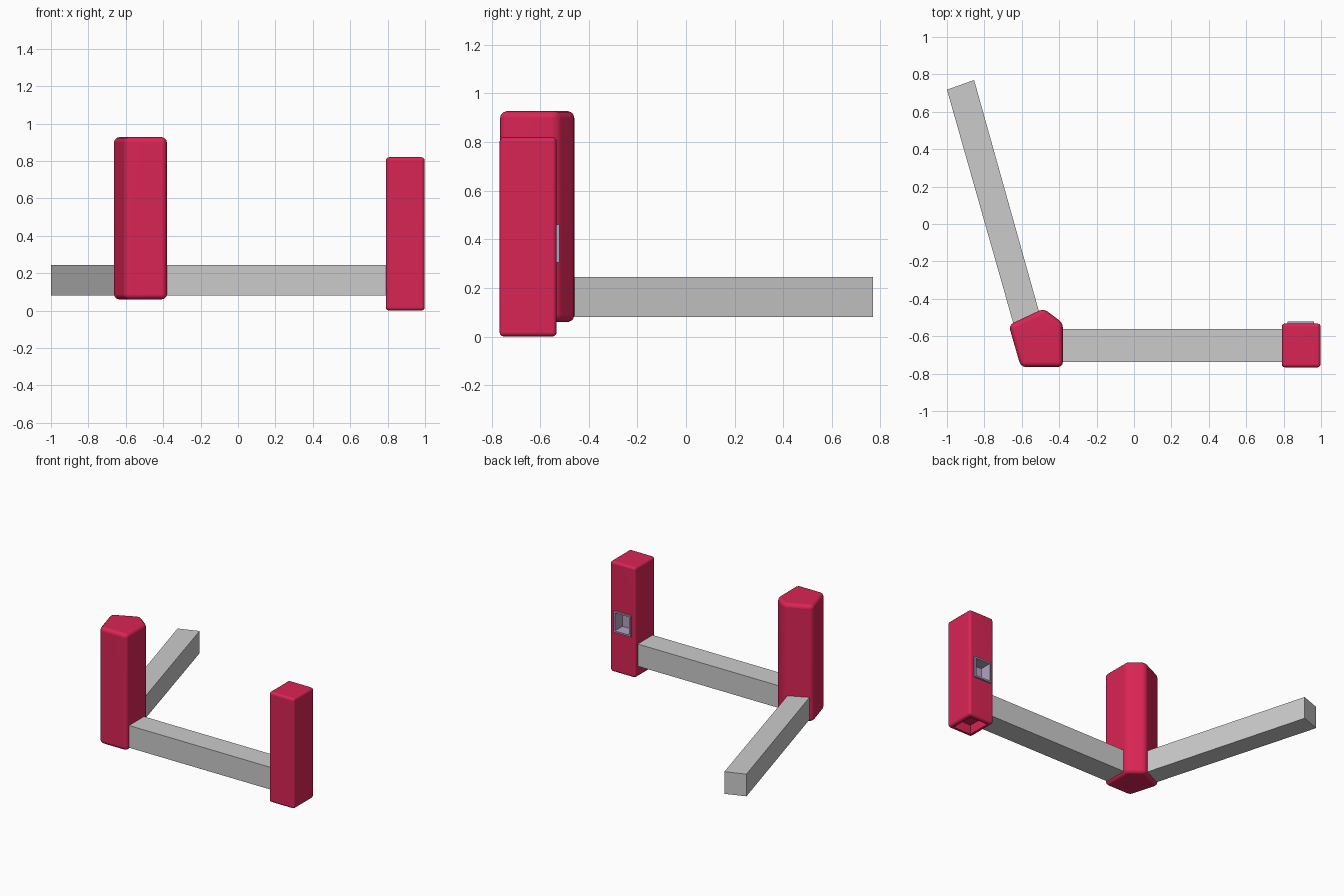
import bpy
import bmesh
from math import radians

cube = bpy.data.objects.get("Cube")
if cube:
    bpy.data.objects.remove(cube, do_unlink=True)


def material(name, rgb):
    mat = bpy.data.materials.new(name)
    mat.use_nodes = True
    mat.diffuse_color = (*rgb, 1)
    mat.node_tree.nodes["Principled BSDF"].inputs["Base Color"].default_value = (*rgb, 1)
    return mat


red = material("crimson", (0.70, 0.018, 0.09))
grey = material("light grey", (0.60, 0.60, 0.60))
mauve = material("pale mauve", (0.45, 0.36, 0.52))


def prism(name, outline, bottom, top, mat):
    """Extrude a counter-clockwise plan outline from bottom to top."""
    bm = bmesh.new()
    base = bm.faces.new([bm.verts.new((x, y, bottom)) for x, y in outline])
    raised = bmesh.ops.extrude_face_region(bm, geom=[base])["geom"]
    verts = [v for v in raised if isinstance(v, bmesh.types.BMVert)]
    bmesh.ops.translate(bm, verts=verts, vec=(0, 0, top - bottom))
    bmesh.ops.recalc_face_normals(bm, faces=bm.faces)
    mesh = bpy.data.meshes.new(name)
    bm.to_mesh(mesh)
    bm.free()
    mesh.materials.append(mat)
    obj = bpy.data.objects.new(name, mesh)
    bpy.context.collection.objects.link(obj)
    return obj


def box(name, x, y, z, mat):
    outline = [(x[0], y[0]), (x[1], y[0]), (x[1], y[1]), (x[0], y[1])]
    return prism(name, outline, z[0], z[1], mat)


def apply(obj, kind, **settings):
    mod = obj.modifiers.new(kind.title(), kind)
    for key, value in settings.items():
        setattr(mod, key, value)
    bpy.ops.object.select_all(action="DESELECT")
    obj.select_set(True)
    bpy.context.view_layer.objects.active = obj
    bpy.ops.object.modifier_apply(modifier=mod.name)


def carve(obj, x, y, z):
    cutter = box("cutter", x, y, z, red)
    cutter.hide_render = True
    apply(obj, "BOOLEAN", object=cutter, operation="DIFFERENCE", solver="EXACT")
    bpy.data.objects.remove(cutter, do_unlink=True)


def soften(obj):
    bpy.ops.object.select_all(action="DESELECT")
    obj.select_set(True)
    bpy.context.view_layer.objects.active = obj
    bpy.ops.object.shade_smooth_by_angle(angle=radians(35))
    apply(obj, "WEIGHTED_NORMAL", keep_sharp=True)


# Five-sided corner post
corner_plan = [(-0.605, -0.765), (-0.38, -0.765), (-0.38, -0.53),
               (-0.483, -0.452), (-0.67, -0.54)]
corner_post = prism("corner_post", corner_plan, 0.06, 0.927, red)
apply(corner_post, "BEVEL", width=0.028, segments=3)
soften(corner_post)

# End post with a hollow underside and a socket opening in its back
end_post = box("end_post", (0.79, 0.998), (-0.767, -0.532), (0, 0.82), red)
apply(end_post, "BEVEL", width=0.018, segments=3)
carve(end_post, (0.82, 0.968), (-0.737, -0.562), (-0.1, 0.07))
carve(end_post, (0.824, 0.958), (-0.62, -0.4), (0.308, 0.457))
soften(end_post)

# Open-fronted socket box, slightly proud of the post
socket = box("socket", (0.82, 0.962), (-0.622, -0.52), (0.304, 0.461), mauve)
carve(socket, (0.832, 0.95), (-0.61, -0.4), (0.316, 0.449))

# Two rails meeting at the corner post
box("front_rail", (-0.42, 0.80), (-0.737, -0.562), (0.08, 0.245), grey)
side_plan = [(-0.64, -0.55), (-0.485, -0.55), (-0.855, 0.77), (-1.0, 0.718)]
prism("side_rail", side_plan, 0.08, 0.245, grey)
